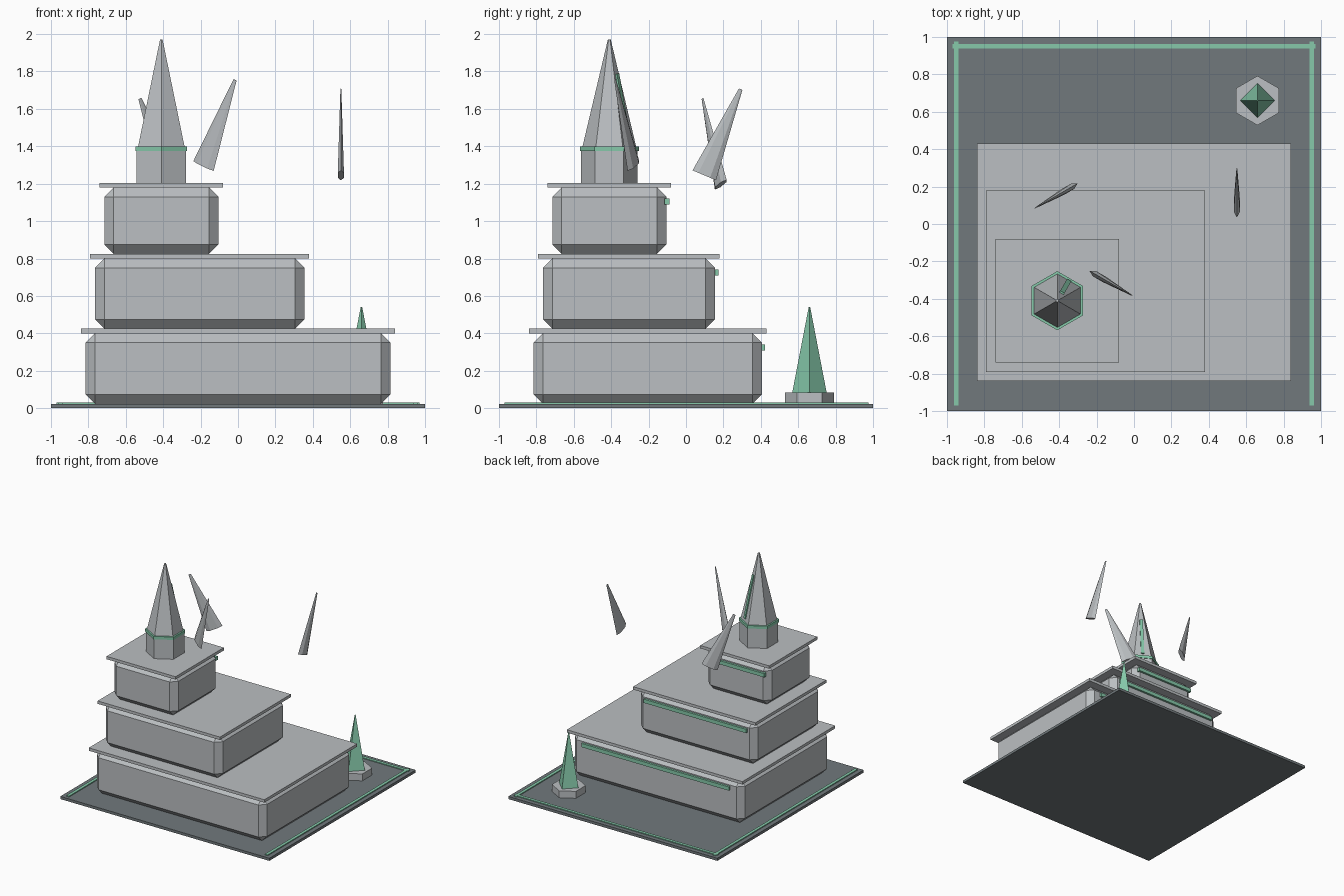
import bpy, bmesh, math
from mathutils import Matrix, Vector

if "Cube" in bpy.data.objects:
    bpy.data.objects.remove(bpy.data.objects["Cube"])


def material(name, rgb):
    m = bpy.data.materials.new(name)
    m.diffuse_color = (*rgb, 1)
    m.use_nodes = True
    m.node_tree.nodes["Principled BSDF"].inputs["Base Color"].default_value = m.diffuse_color
    return m


STONE = material("pale grey", (0.497, 0.521, 0.539))
DARK = material("slate grey", (0.165, 0.191, 0.202))
GREEN = material("mint green", (0.238, 0.584, 0.402))


def make(name, bm, mat, matrix=Matrix()):
    bmesh.ops.recalc_face_normals(bm, faces=bm.faces)
    me = bpy.data.meshes.new(name)
    bm.to_mesh(me)
    bm.free()
    me.materials.append(mat)
    ob = bpy.data.objects.new(name, me)
    ob.matrix_world = matrix
    bpy.context.collection.objects.link(ob)
    return ob


def box(name, x, y, z, mat, matrix=Matrix()):
    """Box from (min, max) ranges."""
    bm = bmesh.new()
    bmesh.ops.create_cube(bm, size=1)
    for v in bm.verts:
        v.co = Vector([r[0] + (c + 0.5) * (r[1] - r[0]) for c, r in zip(v.co, (x, y, z))])
    return make(name, bm, mat, matrix)


def frustum(name, sides, r1, r2, z0, z1, mat, matrix=Matrix(), squash=1):
    """Tapered prism with a corner pointing along +y."""
    bm = bmesh.new()
    rings = []
    for r, z in ((r1, z0), (r2, z1)):
        angles = [math.pi / 2 + math.tau * i / sides for i in range(sides)]
        rings.append([bm.verts.new((r * squash * math.cos(a), r * math.sin(a), z)) for a in angles])
    low, high = rings
    bm.faces.new(low)
    bm.faces.new(high)
    for i in range(sides):
        j = (i + 1) % sides
        bm.faces.new((low[i], low[j], high[j], high[i]))
    return make(name, bm, mat, matrix)


# Base plate with light strips on three sides
box("base_plate", (-1, 1), (-1, 1), (0, 0.023), DARK)
for s, side in ((-1, "left"), (1, "right")):
    box(f"base_strip_{side}", (s * 0.95 - 0.013, s * 0.95 + 0.013), (-0.97, 0.975), (0.015, 0.031), GREEN)
box("base_strip_back", (-0.97, 0.97), (0.937, 0.963), (0.015, 0.0305), GREEN)

# Three stepped tiers: slab x range, slab y range, bottom, body top
tiers = [
    ((-0.84, 0.84), (-0.84, 0.43), 0.023, 0.40),
    ((-0.79, 0.38), (-0.79, 0.18), 0.425, 0.80),
    ((-0.74, -0.08), (-0.74, -0.08), 0.825, 1.18),
]
for n, (x, y, z0, z1) in enumerate(tiers, 1):
    i = 0.025
    body = box(f"tier_{n}_body", (x[0] + i, x[1] - i), (y[0] + i, y[1] - i), (z0, z1), STONE)
    bev = body.modifiers.new("chamfer", "BEVEL")
    bev.width, bev.segments = 0.05, 1
    box(f"tier_{n}_slab", x, y, (z1, z1 + 0.025), STONE)
    # Light strip on the back wall
    mid, half = sum(x) / 2, (x[1] - x[0]) / 2 * 0.84
    back = y[1] - i
    box(f"tier_{n}_back_strip", (mid - half, mid + half), (back - 0.01, back + 0.018),
        (z1 - 0.092, z1 - 0.06), GREEN)

# Hexagonal tower with collar, spire and a lit slit
at = Matrix.Translation((-0.41, -0.41, 0))
frustum("tower_drum", 6, 0.152, 0.152, 1.205, 1.385, STONE, at)
frustum("tower_collar", 6, 0.158, 0.158, 1.375, 1.40, GREEN, at)
frustum("tower_spire", 6, 0.143, 0.008, 1.40, 1.97, STONE, at)
slit = (at @ Matrix.Rotation(math.radians(-30), 4, "Z") @ Matrix.Translation((0, 0.083, 1.605))
        @ Matrix.Rotation(0.2, 4, "X"))
box("spire_slit", (-0.013, 0.013), (-0.008, 0.008), (-0.185, 0.185), GREEN, slit)

# Green crystal on a hexagonal pedestal
at = Matrix.Translation((0.66, 0.66, 0))
frustum("crystal_pedestal", 6, 0.132, 0.132, 0.023, 0.083, STONE, at)
frustum("crystal", 4, 0.092, 0.004, 0.083, 0.54, GREEN, at)

# Floating shards leaning outward in three directions
shards = [((-0.10, -0.33, 1.525), -30), ((-0.44, 0.137, 1.425), 210), ((0.55, 0.195, 1.475), 90)]
for n, (pos, heading) in enumerate(shards, 1):
    m = (Matrix.Translation(pos) @ Matrix.Rotation(math.radians(heading - 90), 4, "Z")
         @ Matrix.Rotation(-0.4, 4, "X"))
    frustum(f"floating_shard_{n}", 6, 0.068, 0.01, -0.25, 0.25, STONE, m, squash=0.28)
